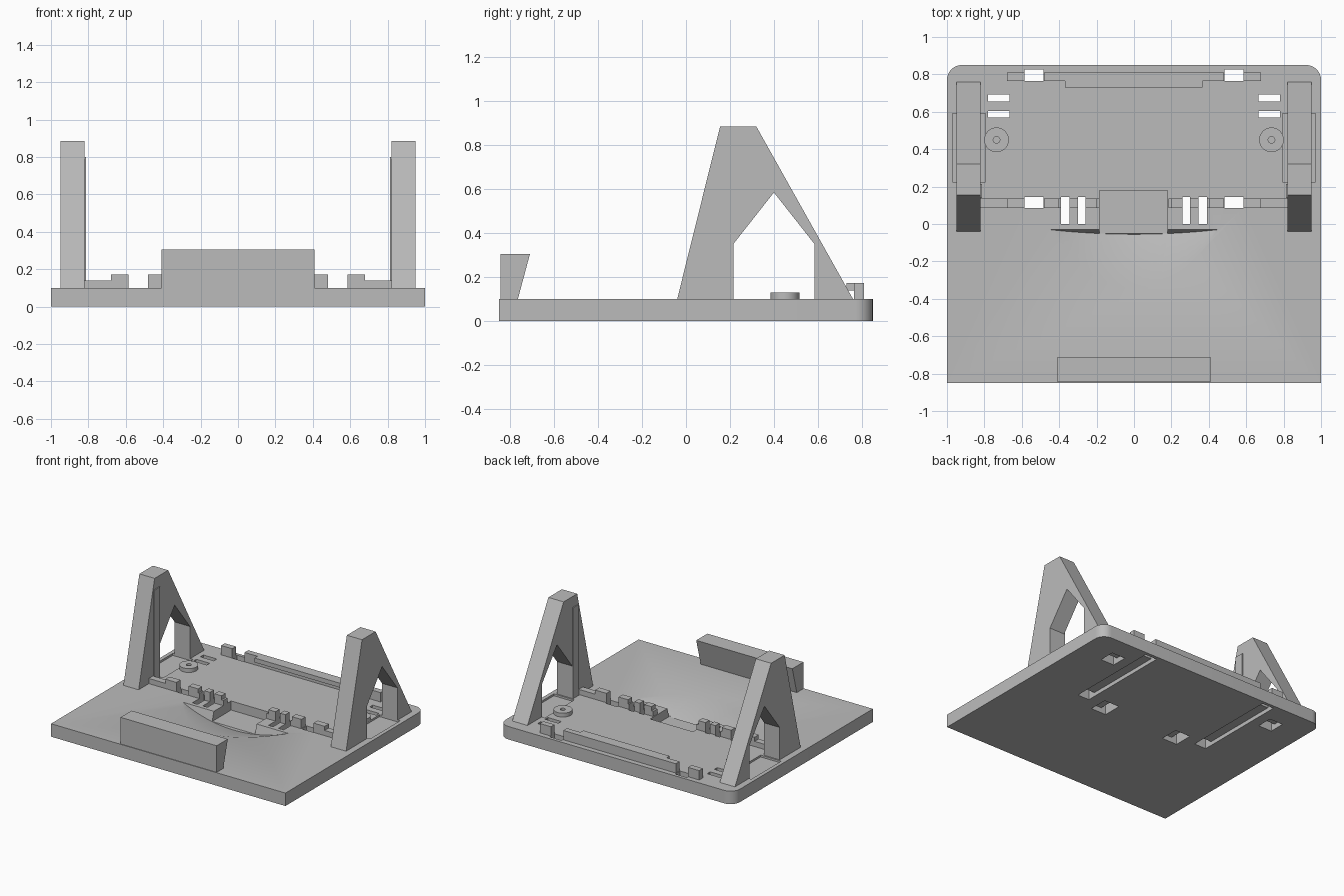
import bpy, bmesh, math
from mathutils import Vector, Matrix

if "Cube" in bpy.data.objects:
    bpy.data.objects.remove(bpy.data.objects["Cube"])

grey = bpy.data.materials.new("plain grey")
grey.diffuse_color = (0.5, 0.5, 0.5, 1)
grey.use_nodes = True
grey.node_tree.nodes["Principled BSDF"].inputs["Base Color"].default_value = grey.diffuse_color


def finish(name, bm):
    bmesh.ops.recalc_face_normals(bm, faces=bm.faces)
    me = bpy.data.meshes.new(name)
    bm.to_mesh(me)
    bm.free()
    me.materials.append(grey)
    ob = bpy.data.objects.new(name, me)
    bpy.context.collection.objects.link(ob)
    return ob


def prism(name, pts, a, b, axis):
    """Extrude a profile: axis 'x' takes (y, z) points, axis 'z' takes (x, y)."""
    bm = bmesh.new()
    put = (lambda p, t: (t, p[0], p[1])) if axis == 'x' else (lambda p, t: (p[0], p[1], t))
    f = bm.faces.new([bm.verts.new(put(p, a)) for p in pts])
    r = bmesh.ops.extrude_face_region(bm, geom=[f])
    d = Vector(put((0, 0), b - a))
    bmesh.ops.translate(bm, vec=d, verts=[v for v in r["geom"] if isinstance(v, bmesh.types.BMVert)])
    return finish(name, bm)


def box(name, x0, x1, y0, y1, z0, z1):
    return prism(name, [(x0, y0), (x1, y0), (x1, y1), (x0, y1)], z0, z1, 'z')


def cylinder(name, r, depth, matrix, n=32):
    bm = bmesh.new()
    bmesh.ops.create_cone(bm, cap_ends=True, segments=n, radius1=r, radius2=r, depth=depth, matrix=matrix)
    return finish(name, bm)


def cut(ob, cutter):
    m = ob.modifiers.new("cut", 'BOOLEAN')
    m.operation, m.solver, m.object = 'DIFFERENCE', 'EXACT', cutter
    bpy.context.view_layer.objects.active = ob
    bpy.ops.object.modifier_apply(modifier=m.name)
    bpy.data.objects.remove(cutter)


def mirrored_box(name, x0, x1, *rest):
    return [box(name, x0, x1, *rest), box(name, -x1, -x0, *rest)]


# Base plate with rounded back corners
R, W, D, TOP = 0.08, 1.0, 0.85, 0.1
outline = [(-W, -D), (W, -D)]
for cx, start in ((W - R, 0), (-W + R, 90)):
    for i in range(9):
        t = math.radians(start + i * 90 / 8)
        outline.append((cx + R * math.cos(t), D - R + R * math.sin(t)))
base = prism("base_plate", outline, 0, TOP, 'z')

# Sloping scoop in front of the cable notch: a large tilted cylinder
half, sag, lean = 0.45, 0.085, 0.025
tilt = math.atan(lean / sag)
chord = math.hypot(sag, lean)
rad = (half ** 2 + chord ** 2) / (2 * chord)
axis = Vector((0, math.cos(tilt), -math.sin(tilt)))
up = Vector((0, math.sin(tilt), math.cos(tilt)))
end = Vector((0, -0.03 - lean, TOP - sag)) + up * rad
rot = Vector((0, 0, 1)).rotation_difference(axis).to_matrix().to_4x4()
cut(base, cylinder("scoop_cutter", rad, 1.2, Matrix.Translation(end - axis * 0.6) @ rot, 160))

# Cable notch in the middle
cut(base, box("notch_cutter", -0.185, 0.18, -0.06, 0.18, 0.03, 0.2))

# Strap slots through the plate, with joining channels underneath
for x0, x1, y0, y1, z0, z1 in (
        (0.485, 0.585, 0.085, 0.145, -0.1, 0.2), (0.485, 0.585, 0.765, 0.825, -0.1, 0.2),
        (0.485, 0.585, 0.085, 0.825, -0.1, 0.03),
        (0.26, 0.30, 0.0, 0.145, -0.1, 0.2), (0.345, 0.39, 0.0, 0.145, -0.1, 0.2),
        (0.26, 0.39, 0.0, 0.145, -0.1, 0.04),
        (0.665, 0.78, 0.57, 0.605, -0.1, 0.2), (0.665, 0.78, 0.655, 0.692, -0.1, 0.2),
        (0.665, 0.78, 0.57, 0.692, -0.1, 0.04),
        (0.795, 0.97, 0.225, 0.59, 0.085, 0.2)):  # shallow pocket under each arch
    for c in mirrored_box("slot_cutter", x0, x1, y0, y1, z0, z1):
        cut(base, c)

# Front stop with a slanted back
prism("front_stop", [(-0.845, TOP), (-0.765, TOP), (-0.71, 0.305), (-0.845, 0.305)], -0.41, 0.41, 'x')

# Side supports with a pointed arch opening, and a thin inner strip
support = [(-0.04, TOP), (0.155, 0.885), (0.32, 0.885), (0.76, TOP), (0.585, TOP),
           (0.585, 0.35), (0.4, 0.585), (0.215, 0.35), (0.215, TOP)]
for s in (-1, 1):
    prism("side_support", support, s * 0.82, s * 0.95, 'x')
mirrored_box("support_strip", 0.813, 0.82, 0.14, 0.213, TOP, 0.8)

# Front rail pieces and taller clip blocks
for x0, x1 in ((0.185, 0.26), (0.30, 0.345), (0.39, 0.48), (0.585, 0.82)):
    mirrored_box("front_rail", x0, x1, 0.085, 0.135, TOP, 0.14)
for x0, x1 in ((0.2, 0.26), (0.30, 0.345), (0.40, 0.48), (0.585, 0.68)):
    mirrored_box("front_block", x0, x1, 0.085, 0.135, 0.14, 0.172)

# Back rail with an overhanging lip and two end blocks
box("back_rail", -0.48, 0.48, 0.765, 0.81, TOP, 0.172)
box("back_lip", -0.37, 0.365, 0.73, 0.765, 0.138, 0.172)
mirrored_box("back_block", 0.585, 0.68, 0.765, 0.81, TOP, 0.172)

# Round posts with a centre hole
for s in (-1, 1):
    at = Matrix.Translation((s * 0.735, 0.45, 0.115))
    post = cylinder("round_post", 0.066, 0.03, at)
    cut(post, cylinder("hole_cutter", 0.018, 0.1, at, 16))

# Smooth the curved faces, keep edges sharp
for ob in bpy.context.scene.objects:
    ob.select_set(True)
bpy.context.view_layer.objects.active = base
bpy.ops.object.shade_smooth_by_angle(angle=math.radians(30))
